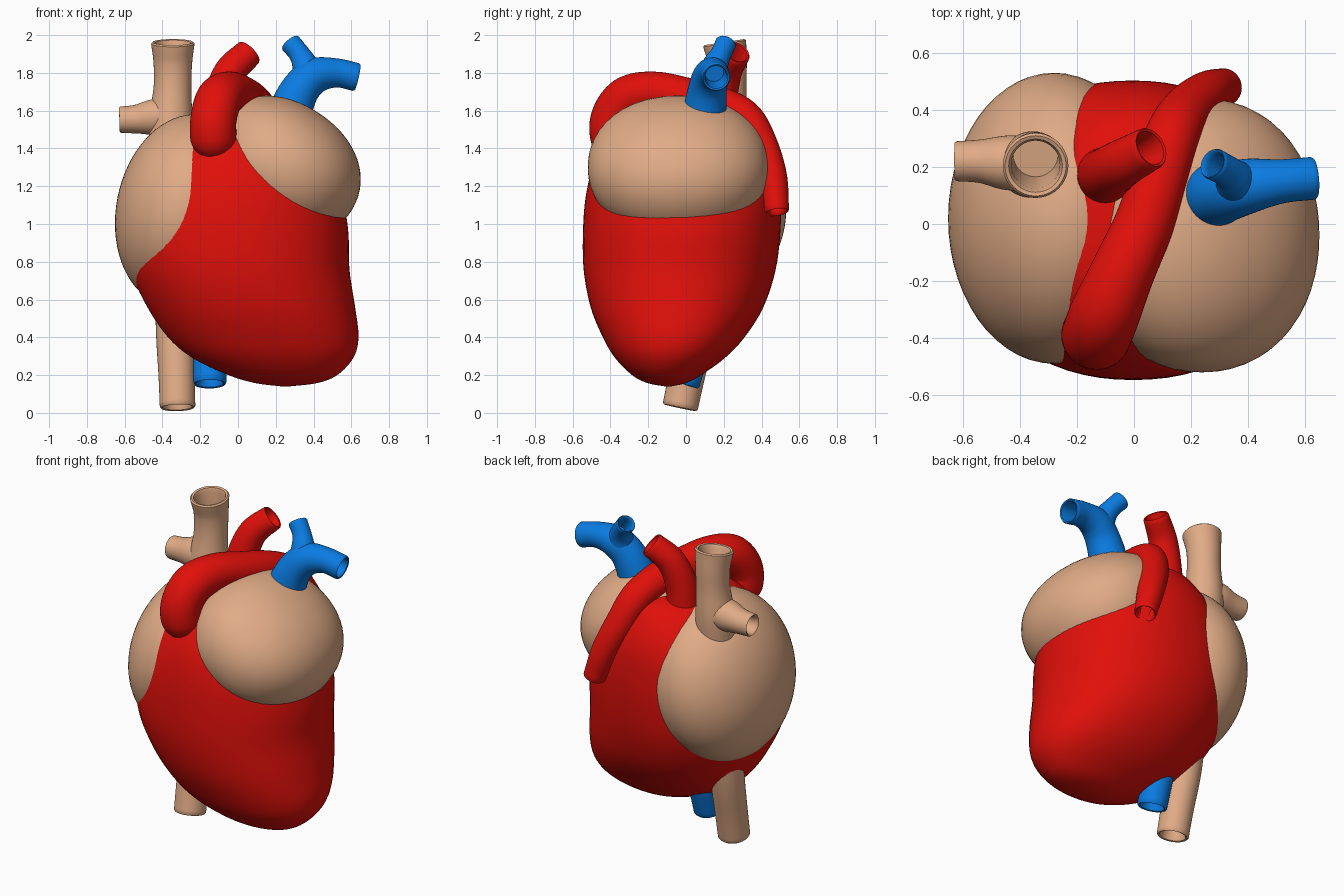
import bpy, bmesh, math
from mathutils import Vector, Matrix

if "Cube" in bpy.data.objects:
    bpy.data.objects.remove(bpy.data.objects["Cube"])

N = 40


def material(name, rgb):
    m = bpy.data.materials.new(name)
    m.diffuse_color = (*rgb, 1)
    m.use_nodes = True
    m.node_tree.nodes["Principled BSDF"].inputs["Base Color"].default_value = m.diffuse_color
    return m


RED = material("red", (0.75, 0.005, 0.003))
TAN = material("tan", (0.75, 0.41, 0.24))
BLUE = material("blue", (0.003, 0.20, 0.76))


def smooth_rows(rows, steps):
    """Catmull-Rom interpolation of tuples of any length."""
    rows = [Vector(r) for r in rows]
    pts = [rows[0] * 2 - rows[1]] + rows + [rows[-1] * 2 - rows[-2]]
    out = []
    for i in range(1, len(pts) - 2):
        a, b, c, d = pts[i - 1:i + 3]
        for k in range(steps):
            t = k / steps
            out.append(0.5 * (b * 2 + (c - a) * t + (a * 2 - b * 5 + c * 4 - d) * t * t
                              + (b * 3 - a - c * 3 + d) * t ** 3))
    return out + [rows[-1]]


def skin(bm, rings):
    """Bridge successive rings of points and cap both ends."""
    vs = [[bm.verts.new(p) for p in ring] for ring in rings]
    for a, b in zip(vs, vs[1:]):
        for i in range(len(a)):
            j = (i + 1) % len(a)
            bm.faces.new((a[i], a[j], b[j], b[i]))
    bm.faces.new(vs[0][::-1])
    bm.faces.new(vs[-1])


def finish(name, bm, mat):
    bmesh.ops.recalc_face_normals(bm, faces=bm.faces)
    me = bpy.data.meshes.new(name)
    bm.to_mesh(me)
    bm.free()
    ob = bpy.data.objects.new(name, me)
    bpy.context.collection.objects.link(ob)
    me.materials.append(mat)
    bpy.ops.object.select_all(action='DESELECT')
    ob.select_set(True)
    bpy.context.view_layer.objects.active = ob
    bpy.ops.object.shade_smooth_by_angle(angle=math.radians(50))
    return ob


def tube(bm, path, depth=0.12):
    """Round tube along (x, y, z, radius) points with a hollow far end."""
    pts = smooth_rows(path, 8)
    pos = [Vector(p[:3]) for p in pts]
    rings, normal = [], None

    def ring(c, r, n, b):
        return [c + (n * math.cos(a) + b * math.sin(a)) * r
                for a in (2 * math.pi * i / N for i in range(N))]

    for i, p in enumerate(pos):
        t = (pos[min(i + 1, len(pos) - 1)] - pos[max(i - 1, 0)]).normalized()
        if normal is None:
            normal = t.orthogonal()
        normal = (normal - t * normal.dot(t)).normalized()
        side = t.cross(normal)
        rings.append(ring(p, pts[i][3], normal, side))
    # rounded lip and inner bore
    r = pts[-1][3]
    for k, back in ((0.93, -0.008), (0.82, -0.004), (0.74, 0.02), (0.68, depth)):
        rings.append(ring(pos[-1] - t * back, r * k, normal, side))
    skin(bm, rings)


def vessel(name, mat, *paths, depth=0.12):
    bm = bmesh.new()
    for path in paths:
        tube(bm, path, depth)
    return finish(name, bm, mat)


def chamber(name, centre, radii, tilt, power):
    """Slightly boxy ellipsoid tilted about y."""
    bm = bmesh.new()
    bmesh.ops.create_uvsphere(bm, u_segments=56, v_segments=36, radius=1)
    rot = Matrix.Rotation(math.radians(tilt), 3, 'Y')
    for v in bm.verts:
        n = sum(abs(c) ** power for c in v.co) ** (1 / power)
        p = v.co / n
        v.co = Vector(centre) + rot @ Vector([p[i] * radii[i] for i in range(3)])
    return finish(name, bm, TAN)


# Ventricles: stacked oval sections (z, left x, right x, front y, back y)
sections = [
    (0.14, 0.23, 0.27, -0.11, -0.08), (0.158, 0.09, 0.42, -0.205, 0.0),
    (0.20, -0.05, 0.525, -0.285, 0.08), (0.29, -0.24, 0.61, -0.375, 0.205),
    (0.40, -0.37, 0.638, -0.44, 0.31), (0.56, -0.48, 0.62, -0.505, 0.41),
    (0.76, -0.57, 0.59, -0.542, 0.475), (0.97, -0.595, 0.583, -0.545, 0.50),
    (1.15, -0.55, 0.545, -0.53, 0.50), (1.31, -0.46, 0.45, -0.49, 0.48),
    (1.45, -0.35, 0.35, -0.41, 0.42), (1.55, -0.23, 0.23, -0.28, 0.32),
    (1.59, -0.06, 0.06, -0.05, 0.10)]
rings = []
for z, x0, x1, y0, y1 in smooth_rows(sections, 5):
    ring = []
    for i in range(64):
        c, s = math.cos(2 * math.pi * i / 64), math.sin(2 * math.pi * i / 64)
        k = (abs(c) ** 2.15 + abs(s) ** 2.15) ** (-1 / 2.15)
        ring.append(((x0 + x1) / 2 + c * k * (x1 - x0) / 2,
                     (y0 + y1) / 2 + s * k * (y1 - y0) / 2, z))
    rings.append(ring)
bm = bmesh.new()
skin(bm, rings)
finish("ventricles", bm, RED)

# Atria
chamber("right_atrium", (-0.28, 0.02, 1.07), (0.365, 0.51, 0.515), 11, 2.0)
chamber("left_atrium", (0.237, -0.04, 1.30), (0.43, 0.48, 0.345), 33, 2.12)

# Aorta arching from front to back
vessel("aorta", RED, [
    (-0.13, -0.37, 1.36, 0.07), (-0.13, -0.38, 1.43, 0.118), (-0.13, -0.385, 1.55, 0.122),
    (-0.10, -0.31, 1.66, 0.122), (-0.04, -0.17, 1.695, 0.112), (0.035, 0.0, 1.67, 0.105),
    (0.09, 0.17, 1.63, 0.10), (0.135, 0.31, 1.56, 0.096), (0.185, 0.395, 1.42, 0.09),
    (0.255, 0.455, 1.25, 0.08), (0.315, 0.48, 1.07, 0.066)])

# Upward artery branch
vessel("arch_branch", RED, [
    (-0.10, 0.17, 1.42, 0.105), (-0.095, 0.175, 1.63, 0.095),
    (-0.045, 0.21, 1.80, 0.085), (0.055, 0.265, 1.905, 0.076)])

# Forked vessel on the left atrium
vessel("pulmonary_fork", BLUE,
       [(0.26, 0.09, 1.45, 0.115), (0.28, 0.10, 1.60, 0.113), (0.335, 0.115, 1.72, 0.102),
        (0.41, 0.135, 1.785, 0.095), (0.52, 0.15, 1.80, 0.077), (0.625, 0.16, 1.778, 0.075)],
       [(0.37, 0.13, 1.76, 0.09), (0.355, 0.155, 1.84, 0.07),
        (0.325, 0.185, 1.90, 0.056), (0.28, 0.21, 1.955, 0.056)])

# Upper vein with a side branch
vessel("upper_vein", TAN,
       [(-0.35, 0.19, 1.36, 0.12), (-0.355, 0.21, 1.55, 0.115), (-0.347, 0.22, 1.72, 0.10),
        (-0.345, 0.22, 1.85, 0.102), (-0.345, 0.205, 1.955, 0.115)],
       [(-0.36, 0.21, 1.57, 0.095), (-0.45, 0.215, 1.565, 0.095),
        (-0.54, 0.22, 1.555, 0.076), (-0.62, 0.22, 1.552, 0.07)], depth=0.25)

# Lower vessels
vessel("lower_vein", TAN, [
    (-0.34, 0.11, 0.80, 0.10), (-0.335, 0.06, 0.45, 0.10),
    (-0.325, 0.005, 0.20, 0.096), (-0.32, -0.03, 0.035, 0.094)])
vessel("lower_vessel", BLUE, [
    (-0.16, 0.10, 0.60, 0.09), (-0.152, 0.04, 0.35, 0.09),
    (-0.15, -0.015, 0.16, 0.088)])
